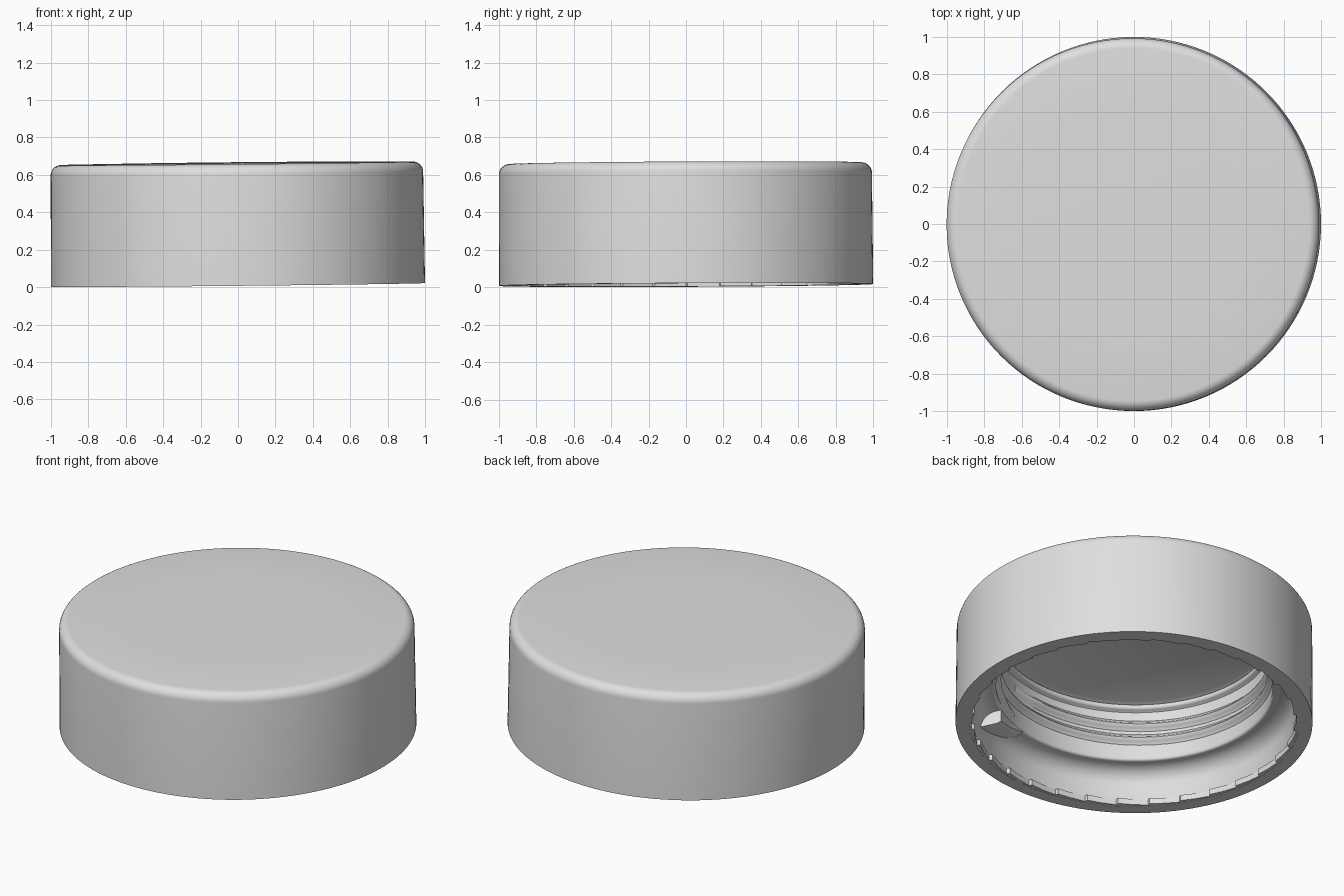
import bpy, bmesh, math
from mathutils import Matrix, Vector

old = bpy.data.objects.get("Cube")
if old:
    bpy.data.objects.remove(old, do_unlink=True)

GREY = (0.74, 0.74, 0.74, 1.0)
mat = bpy.data.materials.new("light grey plastic")
mat.use_nodes = True
mat.diffuse_color = GREY
mat.node_tree.nodes["Principled BSDF"].inputs["Base Color"].default_value = GREY

# The whole cap leans very slightly
TILT = (Matrix.Translation((0, 0, 0.012))
        @ Matrix.Rotation(-0.01, 4, 'Y') @ Matrix.Rotation(0.005, 4, 'X'))


def finish(bm, name, angle=35):
    bmesh.ops.recalc_face_normals(bm, faces=bm.faces)
    mesh = bpy.data.meshes.new(name)
    bm.to_mesh(mesh)
    bm.free()
    mesh.materials.append(mat)
    obj = bpy.data.objects.new(name, mesh)
    bpy.context.collection.objects.link(obj)
    obj.matrix_world = TILT
    bpy.ops.object.select_all(action='DESELECT')
    obj.select_set(True)
    bpy.context.view_layer.objects.active = obj
    bpy.ops.object.shade_smooth_by_angle(angle=math.radians(angle))
    return obj


def arc(r, z, radius, start, end, steps=6):
    """Points of a fillet in the profile plane, angles in degrees."""
    out = []
    for i in range(steps + 1):
        a = math.radians(start + (end - start) * i / steps)
        out.append((r + radius * math.cos(a), z + radius * math.sin(a)))
    return out


def polar(r, a, z):
    return Vector((r * math.cos(a), r * math.sin(a), z))


def sweep(rings, bm, closed):
    """Skin neighbouring rings of points; cap the ends of open sweeps."""
    loops = [[bm.verts.new(p) for p in ring] for ring in rings]
    n = len(loops[0])
    pairs = list(zip(loops, loops[1:]))
    if closed:
        pairs.append((loops[-1], loops[0]))
    for a, b in pairs:
        for i in range(n):
            j = (i + 1) % n
            bm.faces.new((a[i], a[j], b[j], b[i]))
    if not closed:
        bm.faces.new(loops[0])
        bm.faces.new(loops[-1])


# Shell: outer skirt, rounded top edge, coved bore, sealing lip and ceiling
profile = [(0, 0.654), (0.6, 0.653)]
profile += arc(0.941, 0.595, 0.055, 88, 0, 8)
profile += [(1.0, 0.0), (0.925, 0.0), (0.91, 0.06)]
profile += arc(0.80, 0.11, 0.10, 0, 90, 8)
profile += arc(0.79, 0.225, 0.015, 270, 180, 3)
profile += [(0.775, 0.52)]
profile += arc(0.765, 0.545, 0.018, 270, 90, 6)
profile += [(0.74, 0.575), (0, 0.575)]
bm = bmesh.new()
verts = [bm.verts.new((r, 0, z)) for r, z in profile]
edges = [bm.edges.new(pair) for pair in zip(verts, verts[1:])]
bmesh.ops.spin(bm, geom=verts + edges, cent=(0, 0, 0), axis=(0, 0, 1),
               angle=math.tau, steps=128)
bmesh.ops.remove_doubles(bm, verts=bm.verts, dist=0.0005)
finish(bm, "cap_shell")

# Ratchet teeth around the inside of the open rim
TEETH = 32
rings = []
for t in range(TEETH):
    for part, inner in ((0.0, 0.915), (0.5, 0.907), (0.95, 0.899)):
        a = math.tau * (t + part) / TEETH
        rings.append([polar(0.94, a, 0.001), polar(inner, a, 0.001),
                      polar(inner, a, 0.036), polar(0.94, a, 0.042)])
bm = bmesh.new()
sweep(rings, bm, True)
finish(bm, "ratchet_teeth", 20)

# Internal right-hand screw thread: a shallow rounded ridge with tapered ends
START = math.radians(-70)
TURNS, STEPS, PITCH = 2, 192, 0.088
rings = []
for i in range(STEPS + 1):
    f = i / STEPS
    a = START + math.tau * TURNS * f
    z = 0.27 + PITCH * TURNS * f
    fade = min(1.0, f * 40 + 0.2, (1 - f) * 40 + 0.2)
    ring = [polar(0.79, a, z - 0.04)]
    for k in range(-4, 5):
        bulge = 0.5 + 0.5 * math.cos(math.pi * k / 4)
        ring.append(polar(0.776 - 0.03 * fade * bulge, a, z + 0.009 * k))
    rings.append(ring + [polar(0.79, a, z + 0.04)])
bm = bmesh.new()
sweep(rings, bm, False)
finish(bm, "screw_thread", 50)

# Wedge-shaped stop hanging from the cove below the thread entry
rings = []
for f in (0.0, 0.3, 0.6, 1.0):
    a = math.radians(-57 - 20 * f)
    drop = 0.13 + 0.07 * f
    rings.append([polar(0.78, a, 0.24), polar(0.78, a, drop + 0.01),
                  polar(0.80, a, drop), polar(0.91, a, drop - 0.01),
                  polar(0.91, a, 0.24)])
bm = bmesh.new()
sweep(rings, bm, False)
finish(bm, "thread_stop")
